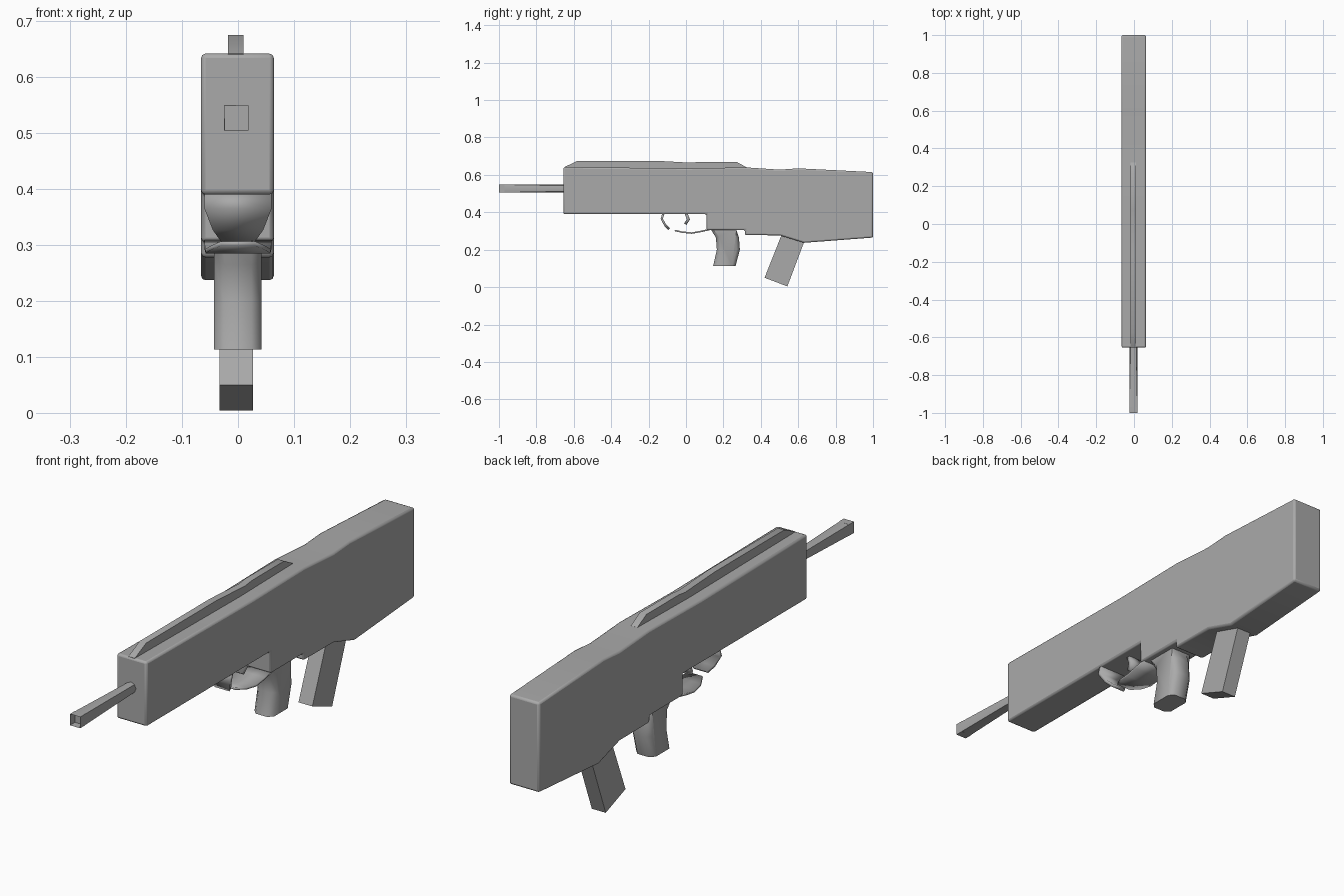
import bpy
import bmesh
from math import cos, sin, pi, radians

cube = bpy.data.objects.get("Cube")
if cube:
    bpy.data.objects.remove(cube, do_unlink=True)

grey = bpy.data.materials.new("plain_grey")
grey.use_nodes = True
colour = (0.4, 0.4, 0.4, 1)
grey.diffuse_color = colour
grey.node_tree.nodes["Principled BSDF"].inputs["Base Color"].default_value = colour


def finish(name, bm, bevel=0.0, segments=2, angle=35):
    """Turn a bmesh into a named, shaded object."""
    bmesh.ops.recalc_face_normals(bm, faces=bm.faces)
    mesh = bpy.data.meshes.new(name)
    bm.to_mesh(mesh)
    bm.free()
    mesh.materials.append(grey)
    obj = bpy.data.objects.new(name, mesh)
    bpy.context.collection.objects.link(obj)
    if bevel:
        mod = obj.modifiers.new("soft_edges", "BEVEL")
        mod.width = bevel
        mod.segments = segments
        mod.limit_method = "ANGLE"
        mod.angle_limit = radians(40)
    bpy.ops.object.select_all(action="DESELECT")
    obj.select_set(True)
    bpy.context.view_layer.objects.active = obj
    bpy.ops.object.shade_smooth_by_angle(angle=radians(angle))
    return obj


def prism(profile, x0, x1):
    """Extrude a (y, z) outline across the width."""
    bm = bmesh.new()
    face = bm.faces.new([bm.verts.new((x0, y, z)) for y, z in profile])
    out = bmesh.ops.extrude_face_region(bm, geom=[face])
    verts = [v for v in out["geom"] if isinstance(v, bmesh.types.BMVert)]
    bmesh.ops.translate(bm, verts=verts, vec=(x1 - x0, 0, 0))
    return bm


def strap(name, path, thickness):
    """Sheet following (y, z, half width) points, given thickness."""
    bm = bmesh.new()
    rows = [[bm.verts.new((s * w, y, z)) for s in (-1, 1)] for y, z, w in path]
    for a, b in zip(rows, rows[1:]):
        bm.faces.new((a[0], a[1], b[1], b[0]))
    obj = finish(name, bm)
    mod = obj.modifiers.new("thickness", "SOLIDIFY")
    mod.thickness = thickness
    mod.offset = 0
    return obj


# Main body with the stepped underside
body = [(-0.655, 0.39), (-0.655, 0.642), (0, 0.635), (0.32, 0.64), (0.5, 0.628),
        (0.6, 0.635), (1, 0.615), (1, 0.265), (0.63, 0.237), (0.5, 0.277),
        (0.315, 0.278), (0.315, 0.305), (0.11, 0.305), (0.11, 0.39)]
finish("body", prism(body, -0.066, 0.064), bevel=0.008)

# Top rail
rail = [(-0.65, 0.63), (-0.65, 0.642), (-0.58, 0.675), (-0.15, 0.675),
        (0.03, 0.665), (0.07, 0.67), (0.27, 0.67), (0.325, 0.64), (0.32, 0.625)]
finish("top_rail", prism(rail, -0.018, 0.01))

# Barrel: square open muzzle blending to a rounder root
bm = bmesh.new()
loops = []
for y, r, square in ((-1, 0.022, True), (-0.64, 0.021, False)):
    ring = []
    for i in range(8):
        a = i * pi / 4
        k = max(abs(cos(a)), abs(sin(a))) if square else 1
        ring.append(bm.verts.new((-0.003 + r * cos(a) / k, y, 0.527 + r * sin(a) / k)))
    loops.append(ring)
for i in range(8):
    j = (i + 1) % 8
    bm.faces.new((loops[0][i], loops[0][j], loops[1][j], loops[1][i]))
muzzle = bm.faces.new(loops[0])
bm.faces.new(loops[1][::-1])
bmesh.ops.inset_region(bm, faces=[muzzle], thickness=0.011)
bmesh.ops.translate(bm, verts=muzzle.verts, vec=(0, 0.03, 0))
finish("barrel", bm, angle=50)

# Pistol grip
grip = [(0.135, 0.32), (0.135, 0.305), (0.16, 0.265), (0.165, 0.2), (0.145, 0.113),
        (0.265, 0.113), (0.288, 0.2), (0.283, 0.265), (0.27, 0.305), (0.27, 0.32)]
bm = prism(grip, -0.043, 0.042)
long_edges = [e for e in bm.edges
              if abs(e.verts[0].co.x - e.verts[1].co.x) < 0.001
              and abs(e.verts[0].co.z - e.verts[1].co.z) > 0.03]
bmesh.ops.bevel(bm, geom=long_edges, offset=0.018, segments=1, affect="EDGES")
finish("grip", bm, angle=50)

# Slanted magazine
magazine = [(0.535, 0.34), (0.42, 0.05), (0.542, 0.004), (0.665, 0.33)]
finish("magazine", prism(magazine, -0.033, 0.027))

# Trigger guard, front loop and lower bow, with the trigger inside
strap("guard_front", [(-0.12, 0.395, 0.06), (-0.13, 0.365, 0.06),
                      (-0.11, 0.33, 0.045), (-0.09, 0.31, 0.03)], 0.012)
strap("guard_bow", [(-0.06, 0.303, 0.03), (-0.02, 0.294, 0.05), (0.03, 0.289, 0.058),
                    (0.08, 0.298, 0.06), (0.13, 0.309, 0.06)], 0.008)
strap("trigger", [(0, 0.395, 0.03), (0.013, 0.362, 0.03), (-0.004, 0.337, 0.024)], 0.016)
